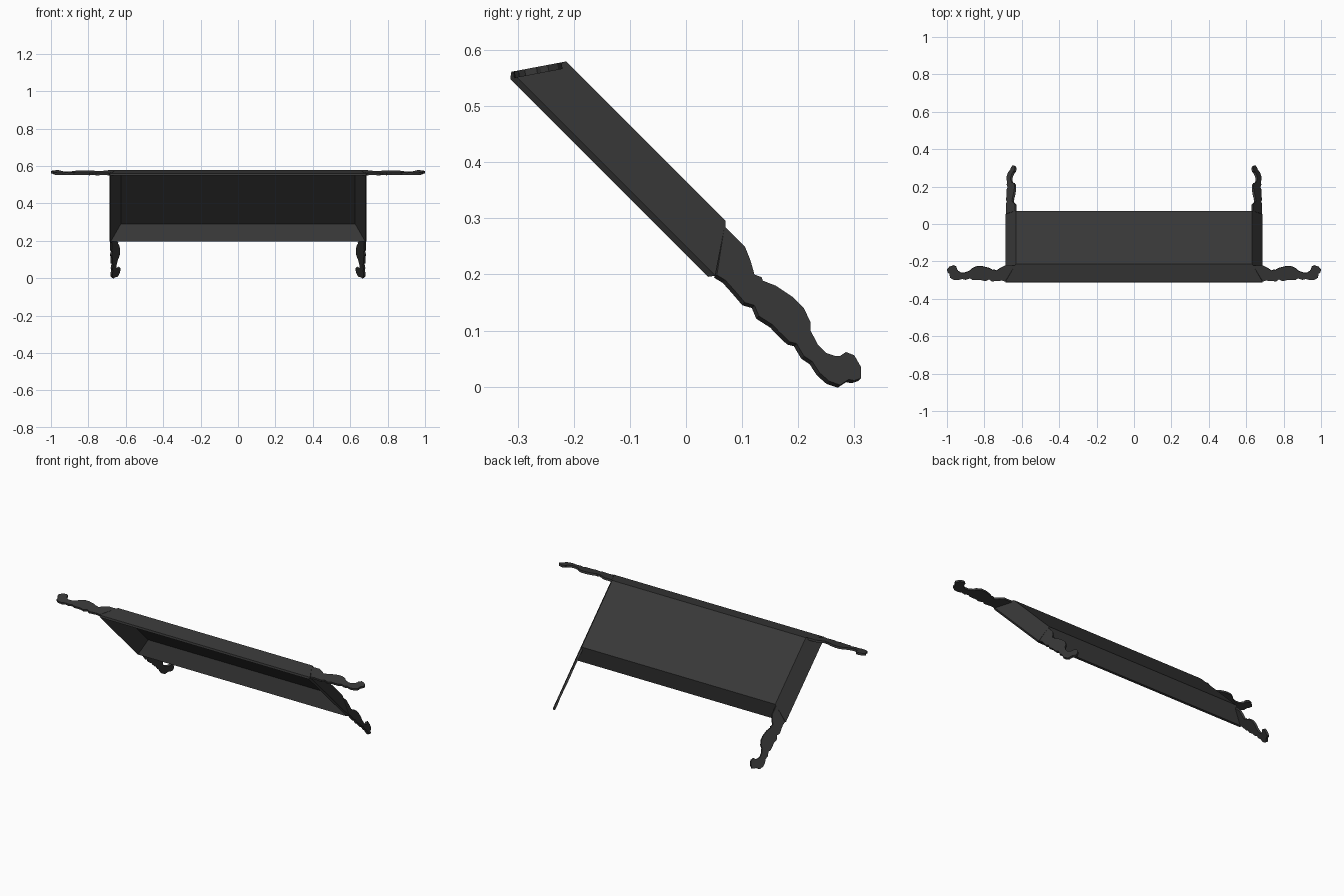
import bpy, bmesh
from mathutils import Vector

if "Cube" in bpy.data.objects:
    bpy.data.objects.remove(bpy.data.objects["Cube"])

R2 = 2 ** 0.5
X = Vector((1, 0, 0))
D = Vector((0, 1, -1)) / R2      # down the tilted tray
N = Vector((0, 1, 1)) / R2       # from open rim to back panel
HALF, TOP, BOT, RIM = 0.688, -0.617, -0.103, 0.25 / R2
INSET, DEPTH, THICK = 0.056, 0.082, 0.012

dark = bpy.data.materials.new("dark_finish")
dark.diffuse_color = (0.04, 0.04, 0.04, 1)
dark.use_nodes = True
dark.node_tree.nodes["Principled BSDF"].inputs["Base Color"].default_value = dark.diffuse_color


def place(x, s, n):
    return X * x + D * s + N * n


def finish(bm, name):
    bmesh.ops.recalc_face_normals(bm, faces=bm.faces)
    me = bpy.data.meshes.new(name)
    bm.to_mesh(me)
    bm.free()
    me.materials.append(dark)
    ob = bpy.data.objects.new(name, me)
    bpy.context.collection.objects.link(ob)
    return ob


# Tray: frustum with an open front and thin flared walls
bm = bmesh.new()
rings = []
for i, n in ((0, RIM), (INSET, RIM + DEPTH)):
    h, a, b = HALF - i, TOP + i, BOT - i
    rings.append([bm.verts.new(place(x, s, n)) for x, s in ((-h, a), (h, a), (h, b), (-h, b))])
front = bm.faces.new(rings[0])
bm.faces.new(rings[1])
for k in range(4):
    j = (k + 1) % 4
    bm.faces.new((rings[0][k], rings[0][j], rings[1][j], rings[1][k]))
bmesh.ops.recalc_face_normals(bm, faces=bm.faces)
bmesh.ops.delete(bm, geom=[front], context='FACES_ONLY')
tray = finish(bm, "tray")
mod = tray.modifiers.new("thickness", 'SOLIDIFY')
mod.thickness = THICK
mod.offset = -1
mod.use_even_offset = True

# Scroll outline as seen from the side (y, z)
outline = [(.07, .295), (.07, .285), (.105, .25), (.115, .225), (.122, .20), (.135, .195),
           (.137, .189), (.16, .18), (.19, .16), (.21, .14), (.222, .115), (.222, .10),
           (.235, .075), (.25, .06), (.265, .055), (.275, .055), (.285, .062), (.30, .056),
           (.312, .035), (.312, .015), (.30, .011), (.29, .013), (.275, .003), (.255, .01),
           (.238, .025), (.225, .045), (.21, .055), (.197, .077), (.185, .080), (.165, .099),
           (.155, .11), (.13, .126), (.122, .145), (.105, .15), (.088, .17), (.07, .19),
           (.055, .199)]
# Along the wall, and across it from rim (0) to back (1)
profile = [((y - z) / R2 - BOT, ((y + z) / R2 - RIM) / DEPTH) for y, z in outline]


def scroll(name, origin, along, across, inward):
    bm = bmesh.new()
    face = bm.faces.new([bm.verts.new(origin + along * u + across * v) for u, v in profile])
    res = bmesh.ops.extrude_face_region(bm, geom=[face], use_keep_orig=True)
    vs = [e for e in res["geom"] if isinstance(e, bmesh.types.BMVert)]
    bmesh.ops.translate(bm, verts=vs, vec=inward.normalized() * THICK)
    finish(bm, name)


for side, label in ((1, "right"), (-1, "left")):
    # Legs continue the side walls downwards
    scroll(label + "_leg", place(side * HALF, BOT, RIM), D,
           place(-side * INSET, 0, DEPTH), place(-side * DEPTH, 0, -INSET))
    # Arms continue the top wall sideways
    scroll(label + "_arm", place(side * HALF, TOP, RIM), X * side,
           place(0, INSET, DEPTH), place(0, DEPTH, -INSET))
